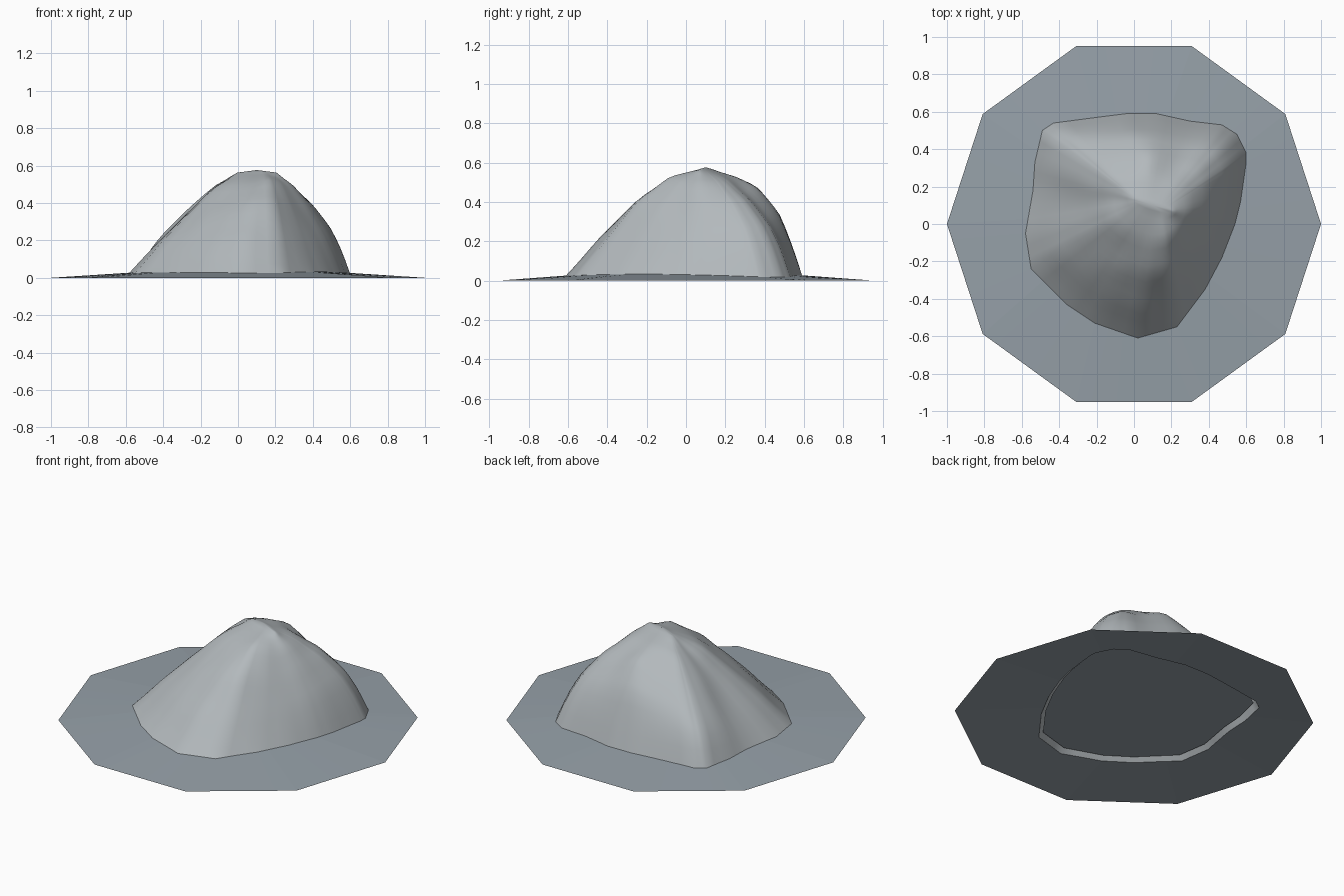
import bpy, bmesh, math
from mathutils import Vector, noise

if "Cube" in bpy.data.objects:
    bpy.data.objects.remove(bpy.data.objects["Cube"])

PEAK = Vector((0.1, 0.1))
PEAK_Z = 0.576
# foot of the mound, counter-clockwise seen from above
FOOT = [(0.6, 0.33), (0.6, 0.38), (0.55, 0.48), (0.47, 0.53), (0.3, 0.55), (0.12, 0.59),
        (-0.04, 0.59), (-0.2, 0.57), (-0.43, 0.54), (-0.49, 0.5), (-0.53, 0.33),
        (-0.54, 0.18), (-0.58, -0.05), (-0.55, -0.24), (-0.36, -0.43), (-0.21, -0.53),
        (0.02, -0.61), (0.23, -0.55), (0.38, -0.35), (0.47, -0.18), (0.54, 0.0), (0.57, 0.12)]
# slope profiles by compass angle: heights at the fractions T from summit to foot
T = (0, 0.25, 0.5, 0.75, 0.9, 1)
SLOPES = [(27, .495, .40, .27, .14), (66, .52, .43, .29, .16), (101, .53, .475, .35, .17),
          (143, .52, .41, .28, .18), (188, .47, .325, .185, .09), (229, .50, .36, .20, .09),
          (264, .50, .38, .22, .10), (281, .53, .405, .225, .10), (323, .49, .35, .20, .10)]


def foot_z(p):
    return 0.065 * (1 - p.length)


def lerp_table(xs, ys, x):
    for i in range(len(xs) - 1):
        if x <= xs[i + 1]:
            f = (x - xs[i]) / (xs[i + 1] - xs[i])
            return ys[i] + (ys[i + 1] - ys[i]) * f
    return ys[-1]


def slope_height(angle, t, end_z):
    # the back left ridge curves as it descends
    angle += 18 * (1 - t) * max(0, math.cos(math.radians(angle - 130)))
    a = (angle - SLOPES[0][0]) % 360
    for i, s in enumerate(SLOPES):
        nxt = SLOPES[(i + 1) % len(SLOPES)]
        lo, span = s[0] - SLOPES[0][0], (nxt[0] - s[0]) % 360
        if lo <= a <= lo + span:
            f = (a - lo) / span
            hs = [p + (q - p) * f for p, q in zip(s[1:], nxt[1:])]
            return lerp_table(T, [PEAK_Z - 0.012, *hs, end_z], t)


def summit_point(d):
    # the summit is a short crest rather than a single point
    u = Vector((0.95, -0.3)).normalized()
    v = Vector((-u.y, u.x))
    n = d.normalized()
    return PEAK + u * 0.11 * n.dot(u) + v * 0.025 * n.dot(v)


def make_object(name, bm, colour, down=False):
    bmesh.ops.recalc_face_normals(bm, faces=bm.faces)
    if (sum(f.normal.z for f in bm.faces) > 0) == down:
        bmesh.ops.reverse_faces(bm, faces=bm.faces)
    mesh = bpy.data.meshes.new(name)
    bm.to_mesh(mesh)
    bm.free()
    mat = bpy.data.materials.get(colour[0]) or bpy.data.materials.new(colour[0])
    mat.diffuse_color = colour[1]
    mat.use_nodes = True
    mat.node_tree.nodes["Principled BSDF"].inputs["Base Color"].default_value = mat.diffuse_color
    mesh.materials.append(mat)
    ob = bpy.data.objects.new(name, mesh)
    bpy.context.collection.objects.link(ob)
    return ob


def bridge(bm, a, b):
    n = len(a)
    for i in range(n):
        bm.faces.new((a[i], b[i], b[(i + 1) % n], a[(i + 1) % n]))


ROCK = ("rock_grey", (0.45, 0.485, 0.505, 1))
GROUND = ("ground_grey", (0.306, 0.355, 0.395, 1))

# refine the foot outline
outline = []
for i, p in enumerate(FOOT):
    p, q = Vector(p), Vector(FOOT[(i + 1) % len(FOOT)])
    outline += [p.lerp(q, k / 3) for k in range(3)]
n = len(outline)

# rock mound: rings running from summit to foot
bm = bmesh.new()
tip = bm.verts.new((*PEAK, PEAK_Z))
rings, steps = [], 16
for k in range(steps + 1):
    t = k / steps
    ring = []
    for p in outline:
        d = p - PEAK
        q = summit_point(d).lerp(p, t)
        z = slope_height(math.degrees(math.atan2(d.y, d.x)), t, foot_z(p))
        z += 0.018 * noise.noise((q.x * 6, q.y * 6, 3)) * math.sin(math.pi * t)
        ring.append(bm.verts.new((q.x, q.y, z)))
    if rings:
        bridge(bm, rings[-1], ring)
    rings.append(ring)
for i in range(n):
    bm.faces.new((tip, rings[0][i], rings[0][(i + 1) % n]))
inner = [v for r in rings[:-1] for v in r]
for _ in range(2):
    bmesh.ops.smooth_vert(bm, verts=inner, factor=0.5, use_axis_x=False,
                          use_axis_y=False, use_axis_z=True)
mound = make_object("rock_mound", bm, ROCK)
for f in mound.data.polygons:
    f.use_smooth = True

# recessed underside of the mound
bm = bmesh.new()
bm.faces.new([bm.verts.new((*PEAK.lerp(p, 0.955), 0.047)) for p in outline])
make_object("mound_underside", bm, GROUND, down=True)

# ten-sided skirt sloping gently down from the foot
bm = bmesh.new()
outer, inside = [], []
for p in outline:
    a = math.atan2(p.y, p.x)
    local = (a % (math.pi / 5)) - math.pi / 10
    r = math.cos(math.pi / 10) / math.cos(local)
    outer.append((a, Vector((r * math.cos(a), r * math.sin(a), 0))))
    inside.append(bm.verts.new((p.x, p.y, foot_z(p))))
# snap the nearest outer point onto each corner
for c in range(10):
    ca = c * math.pi / 5
    j = min(range(n), key=lambda i: abs((outer[i][0] - ca + math.pi) % math.tau - math.pi))
    outer[j] = (outer[j][0], Vector((math.cos(ca), math.sin(ca), 0)))
bridge(bm, inside, [bm.verts.new(v) for _, v in outer])
make_object("ground_skirt", bm, GROUND)
